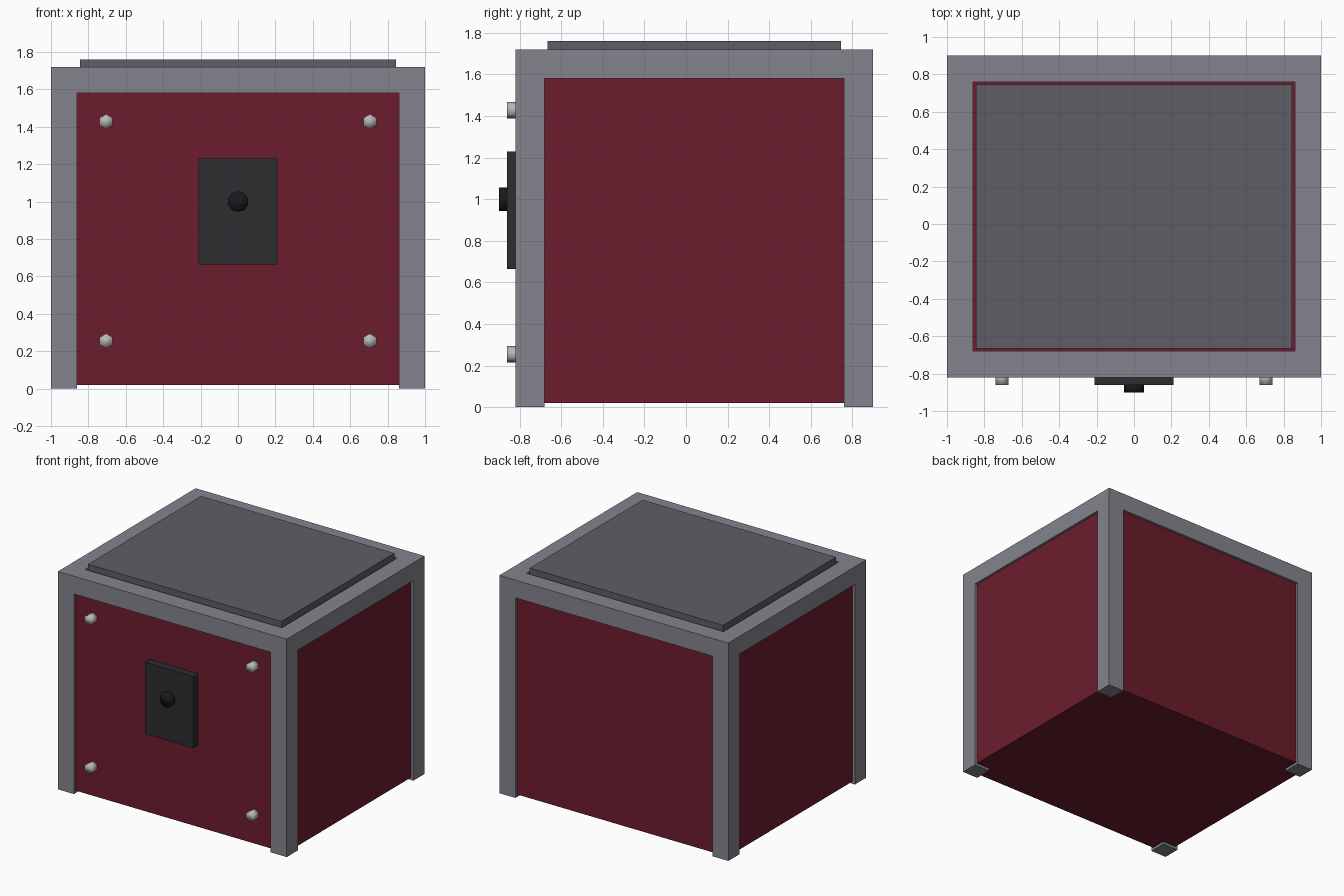
import bpy, bmesh
from math import radians
from mathutils import Matrix

if "Cube" in bpy.data.objects:
    bpy.data.objects.remove(bpy.data.objects["Cube"])


def material(name, rgb):
    m = bpy.data.materials.new(name)
    m.diffuse_color = (*rgb, 1)
    m.use_nodes = True
    m.node_tree.nodes["Principled BSDF"].inputs["Base Color"].default_value = m.diffuse_color
    return m


FRAME = material("grey metal", (0.23, 0.23, 0.27))
RED = material("dark red panel", (0.15, 0.012, 0.026))
LID = material("dark grey lid", (0.11, 0.11, 0.13))
PLATE = material("charcoal", (0.026, 0.026, 0.031))
KNOB = material("black", (0.01, 0.01, 0.012))
STEEL = material("light steel", (0.48, 0.48, 0.49))


def finish(name, bm, mat):
    me = bpy.data.meshes.new(name)
    bm.to_mesh(me)
    bm.free()
    ob = bpy.data.objects.new(name, me)
    bpy.context.collection.objects.link(ob)
    if mat:
        me.materials.append(mat)
    return ob


def box(name, x, y, z, mat=None):
    """Box given as (low, high) ranges along each axis."""
    bm = bmesh.new()
    size = [b - a for a, b in (x, y, z)]
    mid = [(a + b) / 2 for a, b in (x, y, z)]
    bmesh.ops.create_cube(bm, size=1, matrix=Matrix.Translation(mid) @ Matrix.Diagonal((*size, 1)))
    return finish(name, bm, mat)


def stud(name, x, z, y, radius, sides, mat):
    """Smooth-shaded prism along y, with a corner pointing up."""
    bm = bmesh.new()
    place = Matrix.Translation((x, (y[0] + y[1]) / 2, z)) @ Matrix.Rotation(radians(90), 4, 'X')
    bmesh.ops.create_cone(bm, cap_ends=True, segments=sides, radius1=radius, radius2=radius,
                          depth=y[1] - y[0], matrix=place)
    for f in bm.faces:
        f.smooth = True
    return finish(name, bm, mat)


# Frame: four posts and a top rim, cut from one block
INNER_X, INNER_Y, BEAM_Z = (-0.86, 0.86), (-0.68, 0.76), 1.58
frame = box("frame", (-1, 1), (-0.82, 0.90), (0, 1.72), FRAME)
cutters = [
    box("front_opening_cutter", INNER_X, (-2, 2), (-1, BEAM_Z)),
    box("side_opening_cutter", (-2, 2), INNER_Y, (-1, BEAM_Z)),
    box("top_opening_cutter", INNER_X, INNER_Y, (1, 3)),
]
for c in cutters:
    c.hide_render = True
    mod = frame.modifiers.new(c.name, 'BOOLEAN')
    mod.operation, mod.solver, mod.object = 'DIFFERENCE', 'EXACT', c
bpy.context.view_layer.objects.active = frame
for c in cutters:
    bpy.ops.object.modifier_apply(modifier=c.name)
for c in cutters:
    bpy.data.objects.remove(c)

# Body, slightly recessed behind the frame
box("body", (-0.98, 0.98), (-0.80, 0.88), (0.02, 1.70), RED)

# Lid plate
box("lid", (-0.845, 0.845), (-0.665, 0.745), (1.69, 1.76), LID)

# Lock plate and knob
box("lock_plate", (-0.212, 0.212), (-0.86, -0.79), (0.665, 1.23), PLATE)
stud("lock_knob", 0, 1.0, (-0.90, -0.85), 0.056, 10, KNOB)

# Corner bolts
for side, x in (("left", -0.705), ("right", 0.705)):
    for level, z in (("lower", 0.255), ("upper", 1.428)):
        stud(f"{level}_{side}_bolt", x, z, (-0.86, -0.79), 0.04, 6, STEEL)
